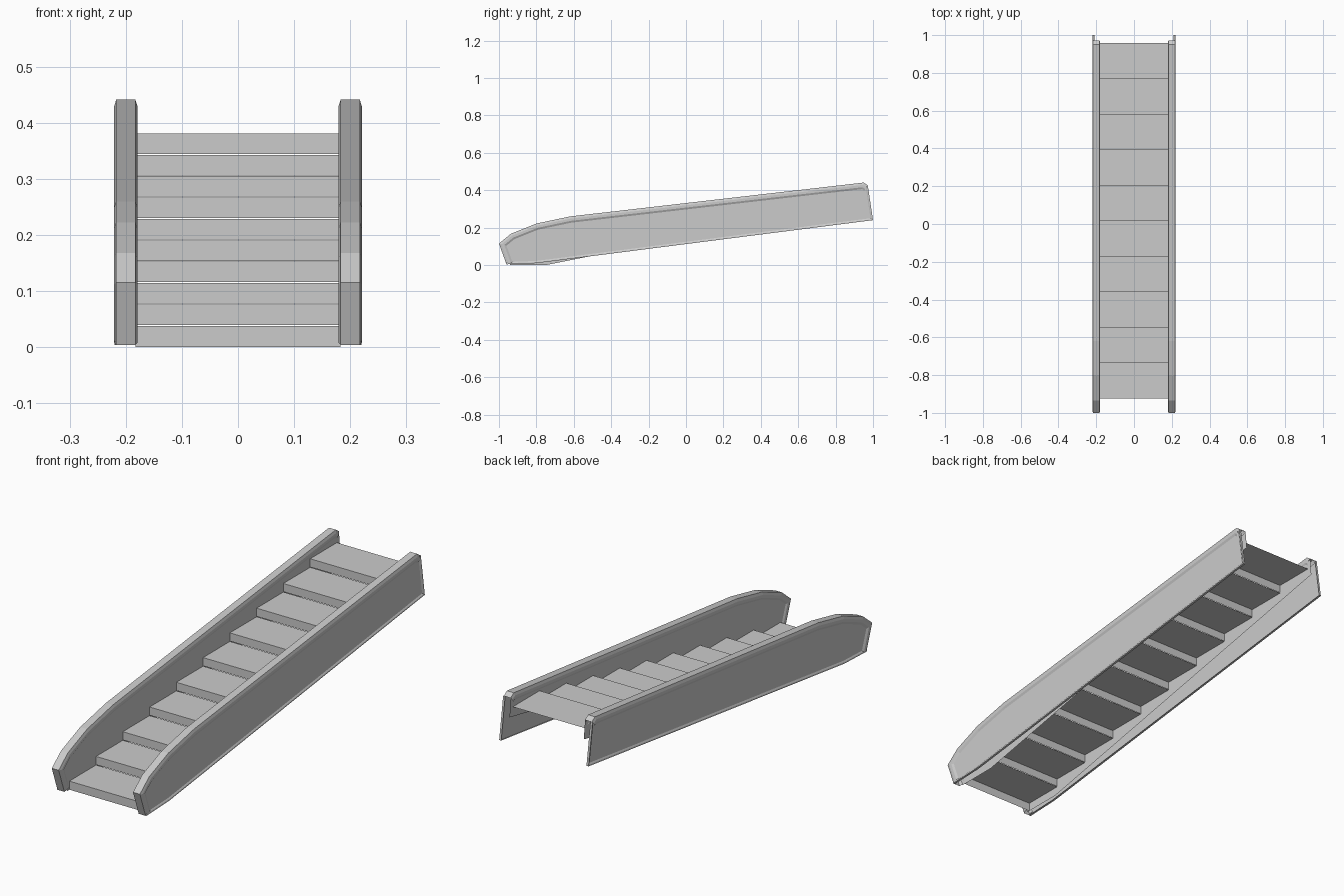
import bpy
from mathutils import Vector

if "Cube" in bpy.data.objects:
    bpy.data.objects.remove(bpy.data.objects["Cube"])


def make_object(name, verts, faces):
    mesh = bpy.data.meshes.new(name)
    mesh.from_pydata(verts, [], faces)
    mesh.update()
    obj = bpy.data.objects.new(name, mesh)
    bpy.context.collection.objects.link(obj)
    return obj


def mirror_x(obj):
    obj.modifiers.new("mirror", 'MIRROR').use_axis[0] = True


def sheet(name, profile, x, faces_inward):
    """Thin flat panel from a clockwise (y, z) outline."""
    order = range(len(profile))
    face = tuple(order) if faces_inward else tuple(reversed(order))
    return make_object(name, [(x, y, z) for y, z in profile], [face])


def sweep(name, path, section):
    """Sweep an open (x, outward offset) section along a (y, z) path with mitred corners."""
    pts = [Vector(p) for p in path]
    normals = []
    for a, b in zip(pts, pts[1:]):
        d = (b - a).normalized()
        normals.append(Vector((-d.y, d.x)))
    verts, faces = [], []
    for i, p in enumerate(pts):
        n0, n1 = normals[max(i - 1, 0)], normals[min(i, len(normals) - 1)]
        m = (n0 + n1) / (1 + n0.dot(n1))
        verts += [(x, *(p + m * off)) for x, off in section]
    k = len(section)
    for i in range(len(pts) - 1):
        for j in range(k - 1):
            a = i * k + j
            faces.append((a, a + 1, a + 1 + k, a + k))
    return make_object(name, verts, faces)


# Handrail: hollow channel with chamfered edges, running round the front end
rail_path = [(-0.96, 0.004), (-1.0, 0.115), (-0.935, 0.168), (-0.80, 0.222),
             (-0.62, 0.26), (0.95, 0.441), (0.972, 0.426)]
rail_section = [(0.184, -0.034), (0.179, -0.024), (0.179, -0.012), (0.183, 0.0),
                (0.217, 0.0), (0.221, -0.012), (0.221, -0.024), (0.216, -0.034)]
mirror_x(sweep("handrail", rail_path, rail_section))

# Raised rim down the back end and along the lower edge of each outer panel
rim_path = [(0.972, 0.426), (1.0, 0.24), (-0.80, 0.01), (-0.96, 0.004)]
rim_section = [(0.21, 0.0), (0.22, 0.0), (0.22, -0.006), (0.216, -0.012)]
mirror_x(sweep("panel_rim", rim_path, rim_section))

# Shared upper edge of the side panels, tucked inside the handrail
upper = [(-0.942, 0.006), (-0.975, 0.108), (-0.922, 0.148), (-0.793, 0.198),
         (-0.616, 0.236), (0.945, 0.417), (0.972, 0.42)]

# Recessed outer panel, reaching down to the lower edge
mirror_x(sheet("outer_panel", upper + [(1.0, 0.24), (-0.80, 0.01)], 0.216, False))

# Inner panel, stopping just below the steps
mirror_x(sheet("inner_panel", upper + [(0.98, 0.343), (-0.75, 0.0), (-0.942, 0.0)], 0.183, True))

# Ten steps, each a thin tread with a riser under its front edge
count, run, rise, half = 10, 0.1882, 0.0381, 0.183
for i in range(count):
    y, z = -0.925 + i * run, i * rise
    profile = [(y, z + (0.0015 if i else 0)), (y, z + rise), (y + run, z + rise)]
    verts = [(x, py, pz) for py, pz in profile for x in (-half, half)]
    make_object(f"step_{i + 1}", verts, [(0, 1, 3, 2), (2, 3, 5, 4)])
